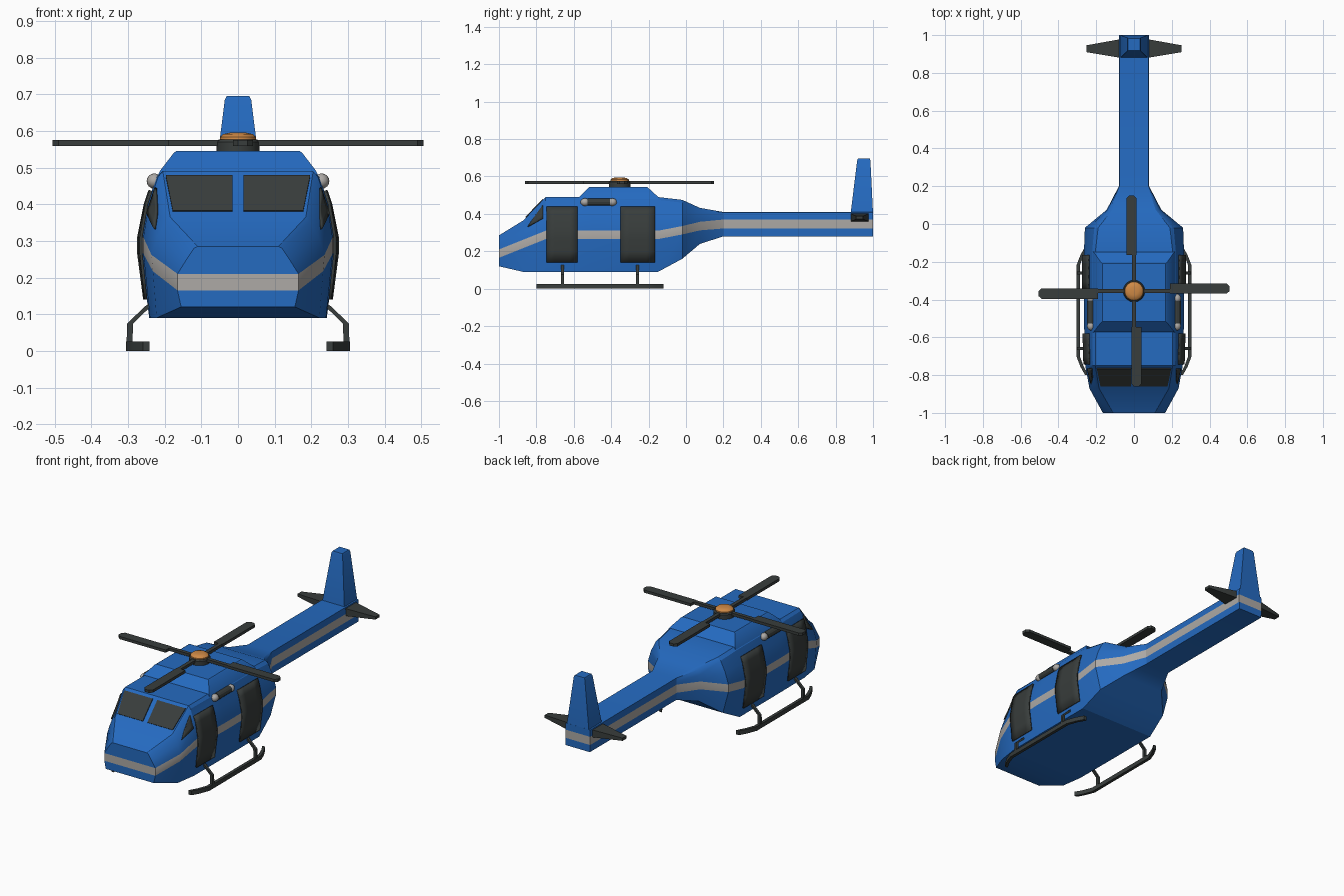
import bpy, bmesh, math
from mathutils import Vector, Matrix
from mathutils.bvhtree import BVHTree

if "Cube" in bpy.data.objects:
    bpy.data.objects.remove(bpy.data.objects["Cube"])


def material(name, rgb):
    m = bpy.data.materials.new(name)
    m.diffuse_color = (*rgb, 1)
    m.use_nodes = True
    m.node_tree.nodes["Principled BSDF"].inputs["Base Color"].default_value = m.diffuse_color
    return m


BLUE = material("blue paint", (0.018, 0.145, 0.53))
GREY = material("light grey", (0.42, 0.40, 0.38))
DARK = material("dark grey", (0.040, 0.047, 0.045))
ORANGE = material("orange", (0.62, 0.25, 0.06))


def make(name, verts, faces, mats, mirror=False, angle=25):
    bm = bmesh.new()
    vs = [bm.verts.new(v) for v in verts]
    for f in faces:
        bm.faces.new([vs[i] for i in f])
    bmesh.ops.recalc_face_normals(bm, faces=bm.faces)
    return finish(name, bm, mats, mirror, angle)


def finish(name, bm, mats, mirror=False, angle=25):
    me = bpy.data.meshes.new(name)
    bm.to_mesh(me)
    bm.free()
    for m in mats:
        me.materials.append(m)
    me.shade_smooth()
    me.set_sharp_from_angle(angle=math.radians(angle))
    ob = bpy.data.objects.new(name, me)
    bpy.context.collection.objects.link(ob)
    if mirror:
        ob.modifiers.new("mirror", 'MIRROR').use_bisect_axis[0] = False
    return ob


def loft(name, rings, mats, mirror=False, angle=25):
    """Skin equal-sized rings and close both ends."""
    n = len(rings[0])
    verts = [p for r in rings for p in r]
    faces = [(i * n + j, i * n + (j + 1) % n, (i + 1) * n + (j + 1) % n, (i + 1) * n + j)
             for i in range(len(rings) - 1) for j in range(n)]
    faces += [tuple(range(n)), tuple(range(len(verts) - n, len(verts)))]
    return make(name, verts, faces, mats, mirror, angle)


# Fuselage: half sections (y, then (x, z) for bottom, stripe low, stripe high, side, shoulder, roof)
sections = [
    (-1.00, (.155, .12), (.165, .165), (.165, .21), (.14, .25), (.12, .28), (.11, .285)),
    (-0.87, (.222, .09), (.232, .217), (.236, .262), (.22, .31), (.195, .352), (.185, .365)),
    (-0.75, (.240, .09), (.258, .265), (.258, .31), (.243, .40), (.218, .475), (.205, .49)),
    (-0.50, (.242, .09), (.265, .265), (.265, .31), (.247, .40), (.222, .475), (.205, .49)),
    (-0.15, (.242, .09), (.265, .265), (.265, .31), (.247, .40), (.222, .475), (.205, .49)),
    (-0.02, (.225, .16), (.260, .29), (.260, .335), (.240, .40), (.210, .46), (.19, .475)),
    (0.075, (.135, .24), (.145, .312), (.145, .358), (.140, .395), (.130, .423), (.115, .432)),
    (0.20, (.078, .28), (.08, .322), (.08, .37), (.08, .39), (.078, .408), (.074, .41)),
    (1.00, (.078, .28), (.08, .322), (.08, .37), (.08, .39), (.078, .408), (.074, .41)),
]
verts, faces, K = [], [], 6
for y, *pts in sections:
    verts += [(x, y, z) for x, z in pts] + [(-x, y, z) for x, z in reversed(pts)]
N = 2 * K
last = (len(sections) - 1) * N
for i in range(0, last, N):
    faces += [(i + j, i + (j + 1) % N, i + N + (j + 1) % N, i + N + j) for j in range(N)]
for b in (0, last):
    faces += [(b + j, b + j + 1, b + N - 2 - j, b + N - 1 - j) for j in range(K - 1)]
fuselage = make("fuselage", verts, faces, [BLUE, GREY])
stripe = {1, 2, N - 2, N - 3}
for p in fuselage.data.polygons:
    p.material_index = int({v % N for v in p.vertices} <= stripe)
tree = BVHTree.FromPolygons([Vector(v) for v in verts], faces)

# Roof housing
loft("roof_housing",
     [[(-w, y0, z), (w, y0, z), (w, y1, z), (-w, y1, z)]
      for w, y0, y1, z in ((.22, -.575, -.145, .475), (.212, -.57, -.15, .492),
                           (.175, -.522, -.203, .54), (.168, -.517, -.208, .545))], [BLUE])


def side_plate(name, rows, cols, lift=.004):
    """Plate laid onto the body side; rows are (z_front, z_rear, y_front, y_rear)."""
    v, f = [], []
    for zf, zr, yf, yr in rows:
        for c in range(cols + 1):
            t = c / cols
            y, z = yf + (yr - yf) * t, zf + (zr - zf) * t
            hit = tree.ray_cast(Vector((1, y, z)), Vector((-1, 0, 0)))
            v.append(hit[0] + Vector((lift, 0, 0)))
    w = cols + 1
    for r in range(len(rows) - 1):
        f += [(r * w + c, r * w + c + 1, (r + 1) * w + c + 1, (r + 1) * w + c) for c in range(cols)]
    ob = make(name, v, f, [DARK], True)
    s = ob.modifiers.new("thickness", 'SOLIDIFY')
    s.thickness, s.offset = .008, 0


# Side doors and cockpit side windows
for name, y0, y1 in (("front_door", -.745, -.58), ("rear_door", -.35, -.165)):
    zs = (.14, .20, .265, .31, .355, .40, .437)
    side_plate(name, [(z, z, y0, y1) for z in zs], 4, .006)
side_plate("cockpit_side_window",
           [(.332 + (.397 - .332) * t, .375 + (.445 - .375) * t, -.845 + .045 * t, -.765)
            for t in (0, .25, .5, .75, 1)], 4)

# Windscreen panes on the sloped front
slope = Vector((0, -.125, .12)).normalized()
pane = []
for x, z in ((.015, .38), (.178, .38), (.197, .476), (.015, .476)):
    pane.append(Vector((x, -.87 + (z - .365) * .12 / .125, z)))
loft("windscreen", [[p - slope * .003 for p in pane], [p + slope * .005 for p in pane]], [DARK], True)

# Side pods with pale round ends
bm = bmesh.new()
bmesh.ops.create_cone(bm, cap_ends=True, segments=12, radius1=.02, radius2=.02, depth=.12,
                      matrix=Matrix.Translation((.228, -.467, .463)) @ Matrix.Rotation(math.pi / 2, 4, 'X'))
finish("side_pod", bm, [DARK], True)
bm = bmesh.new()
for y in (-.54, -.394):
    bmesh.ops.create_uvsphere(bm, u_segments=12, v_segments=8, radius=.021,
                              matrix=Matrix.Translation((.228, y, .463)) @ Matrix.Scale(1.15, 4, (0, 1, 0)))
finish("side_pod_ends", bm, [GREY], True, 40)

# Landing skids and struts
loft("skid", [[(x - .009, y, 0), (x + .009, y, 0), (x + .009, y, .025), (x - .009, y, .025)]
              for x, y in ((.25, -.80), (.275, -.755), (.296, -.70), (.296, -.22), (.275, -.165), (.25, -.12))],
     [DARK], True)
for name, y in (("front_strut", -.66), ("rear_strut", -.26)):
    loft(name, [[(x - .008, y - .008, z), (x + .008, y - .008, z), (x + .008, y + .008, z), (x - .008, y + .008, z)]
                for x, z in ((.296, .02), (.294, .075), (.245, .122), (.225, .135))], [DARK], True)

# Main rotor: four blades, hub and cap
C = Vector((0, -.355, 0))
outline = ((.02, -.011), (.19, -.011), (.19, -.014), (.49, -.014), (.506, .0), (.506, .026),
           (.49, .041), (.19, .041), (.19, .011), (.02, .011))
for k in range(4):
    R = Matrix.Rotation(k * math.pi / 2, 3, 'Z')
    loft(f"rotor_blade_{k + 1}", [[C + R @ Vector((r, t, z)) for r, t in outline] for z in (.559, .575)], [DARK])


def turned(name, profile, mat, n=16):
    loft(name, [[C + Vector((r * math.cos(a), r * math.sin(a), z))
                 for a in (2 * math.pi * i / n for i in range(n))] for r, z in profile], [mat], angle=35)


turned("rotor_hub", ((.058, .535), (.058, .570), (.052, .577)), DARK)
turned("rotor_cap", ((.05, .572), (.049, .583), (.040, .591), (.022, .595)), ORANGE)

# Tail fin
loft("tail_fin", [[(-w, y0, z), (w, y0, z), (w, y1, z), (-w, y1, z)]
                  for w, y0, y1, z in ((.072, .88, 1.0, .40), (.036, .915, .986, .685), (.031, .919, .983, .695))],
     [BLUE])

# Tail stabiliser
loft("stabiliser", [[(x, y0, .38 - h), (x, y1, .38 - h), (x, y1, .38 + h), (x, y0, .38 + h)]
                    for x, y0, y1, h in ((.05, .882, .978, .021), (.085, .882, .976, .021), (.252, .91, .946, .008))],
     [DARK], True)
